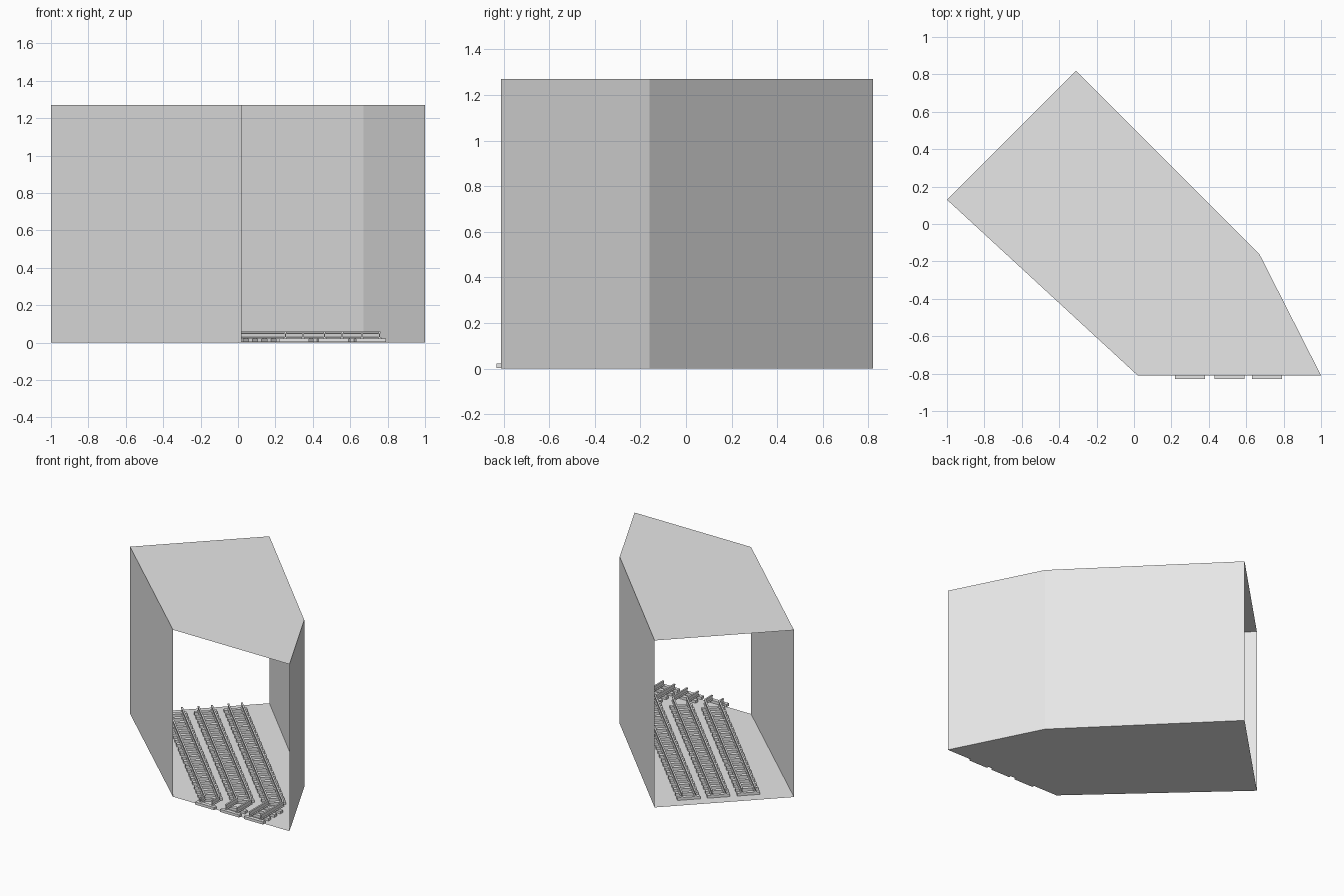
import bpy, bmesh
from mathutils import Vector

cube = bpy.data.objects.get("Cube")
if cube:
    bpy.data.objects.remove(cube, do_unlink=True)

grey = bpy.data.materials.new("light grey")
grey.use_nodes = True
colour = (0.8, 0.8, 0.8, 1)
grey.diffuse_color = colour
grey.node_tree.nodes["Principled BSDF"].inputs["Base Color"].default_value = colour

HEIGHT = 1.27
SLEEPER_TOP = 0.022


def finish(name, bm):
    mesh = bpy.data.meshes.new(name)
    bm.to_mesh(mesh)
    bm.free()
    mesh.materials.append(grey)
    obj = bpy.data.objects.new(name, mesh)
    bpy.context.collection.objects.link(obj)
    return obj


def sheet(name, points):
    bm = bmesh.new()
    bm.faces.new([bm.verts.new(p) for p in points])
    return finish(name, bm)


# Tunnel shell: thin floor, ceiling and three walls, open at both ends
back_right = Vector((-1, 0.13, 0))
back_left = Vector((-0.31, 0.82, 0))
bend = Vector((0.67, -0.16, 0))
front_left = Vector((1, -0.81, 0))
front_right = Vector((0.02, -0.81, 0))
outline = [back_right, front_right, front_left, bend, back_left]
up = Vector((0, 0, HEIGHT))

sheet("floor", outline[::-1])
sheet("ceiling", [p + up for p in outline])
for name, a, b in (("right_wall", back_right, front_right),
                   ("left_front_wall", front_left, bend),
                   ("left_back_wall", bend, back_left)):
    sheet(name, [a, b, b + up, a + up])


def side(direction):
    return Vector((-direction.y, direction.x, 0))


def rail(name, path, offset):
    # I-shaped section swept along the path with a mitred corner
    half = [(0.009, 0.022), (0.009, 0.026), (0.003, 0.03),
            (0.003, 0.048), (0.006, 0.05), (0.006, 0.058)]
    section = half + [(-s, z) for s, z in reversed(half)]
    d1 = (path[1] - path[0]).normalized()
    d2 = (path[2] - path[1]).normalized()
    mitre = side(d1) + side(d2)
    mitre *= 2 / mitre.length_squared
    bm = bmesh.new()
    rings = []
    for p, n in zip(path, (side(d1), mitre, side(d2))):
        rings.append([bm.verts.new(p + n * (offset + s) + Vector((0, 0, z)))
                      for s, z in section])
    count = len(section)
    for r, q in zip(rings, rings[1:]):
        for i in range(count):
            j = (i + 1) % count
            bm.faces.new((r[i], r[j], q[j], q[i]))
    bm.faces.new(rings[0])
    bm.faces.new(rings[-1][::-1])
    bmesh.ops.recalc_face_normals(bm, faces=bm.faces)
    finish(name, bm)


def add_sleeper(bm, centre, along):
    across = side(along)
    verts = bmesh.ops.create_cube(bm, size=1)["verts"]
    for v in verts:
        c = v.co.copy()
        v.co = (centre + along * c.x * 0.03 + across * c.y * 0.16
                + Vector((0, 0, 0.012 + c.z * 0.02)))


def sleepers(name, path, spacing=0.07):
    bm = bmesh.new()
    # Short front run, laid from the mouth back to the corner
    for start, end, first, gap in ((path[2], path[1], -0.005, 0.02),
                                   (path[0], path[1], 0.015, 0.03)):
        along = (end - start).normalized()
        t = first
        while t < (end - start).length - gap:
            add_sleeper(bm, start + along * t, along)
            t += spacing
    finish(name, bm)


# Three tracks: long diagonal run, then a turn to the front opening
diagonal = Vector((1, -1, 0)).normalized()
tracks = (("right", 0.31, 0.30), ("middle", 0.525, 0.51), ("left", 0.74, 0.71))
for label, fraction, x in tracks:
    edge = back_right.lerp(back_left, fraction)
    corner = Vector((x, edge.y - (x - edge.x), 0))
    path = [edge + diagonal * 0.08, corner, Vector((x, -0.81, 0))]
    for tag, offset in (("inner", 0.047), ("outer", -0.047)):
        rail(f"{label}_track_{tag}_rail", path, offset)
    sleepers(f"{label}_track_sleepers", path)
